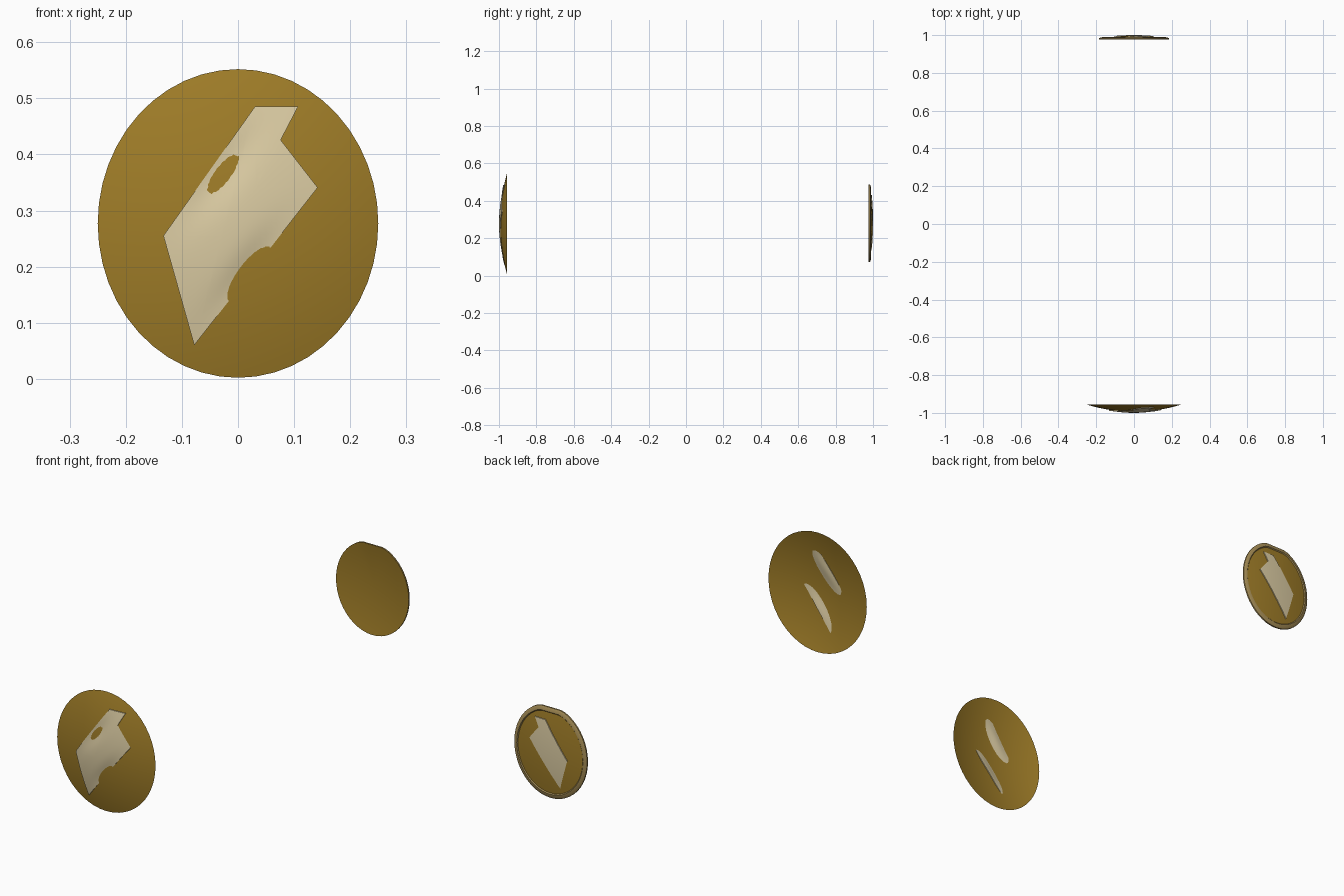
import bpy, bmesh, math
from mathutils import Vector

cube = bpy.data.objects.get("Cube")
if cube:
    bpy.data.objects.remove(cube, do_unlink=True)


def material(name, rgb):
    m = bpy.data.materials.new(name)
    m.use_nodes = True
    m.diffuse_color = (*rgb, 1)
    m.node_tree.nodes["Principled BSDF"].inputs["Base Color"].default_value = (*rgb, 1)
    return m


gold = material("gold", (0.35, 0.205, 0.021))
cream = material("cream", (0.72, 0.61, 0.37))
tan = material("tan_rim", (0.37, 0.26, 0.09))


def finish(name, bm, mats):
    mesh = bpy.data.meshes.new(name)
    bm.to_mesh(mesh)
    bm.free()
    for m in mats:
        mesh.materials.append(m)
    ob = bpy.data.objects.new(name, mesh)
    bpy.context.collection.objects.link(ob)
    bpy.ops.object.select_all(action='DESELECT')
    ob.select_set(True)
    bpy.context.view_layer.objects.active = ob
    bpy.ops.object.shade_smooth_by_angle(angle=math.radians(35))
    return ob


def oval_shell(name, profile, rx, rz, cz, mats, top=1.0, sides=48):
    """Sweep (radius, y, material) points round an oval, from centre outwards."""
    bm = bmesh.new()
    rings = []
    for r, y, _ in profile:
        if r == 0:
            rings.append([bm.verts.new((0, y, cz))] * sides)
            continue
        angles = [2 * math.pi * i / sides for i in range(sides)]
        rings.append([bm.verts.new((rx * r * math.cos(a), y,
                                    cz + min(rz * math.sin(a), top) * r)) for a in angles])
    for k in range(1, len(rings)):
        a, b = rings[k - 1], rings[k]
        for i in range(sides):
            j = (i + 1) % sides
            corners = list(dict.fromkeys((a[i], b[i], b[j], a[j])))
            bm.faces.new(corners).material_index = profile[k][2]
    return finish(name, bm, mats)


# Zigzag outline, relative to the middle of its disc
BOLT = [(0.03, 0.208), (0.107, 0.208), (0.032, 0.064), (0.142, 0.064),
        (-0.078, -0.217), (-0.028, -0.022), (-0.133, -0.022)]


def bolt_plate(name, scale, cz, front, back):
    """Gridded zigzag plate whose two skins follow the given surfaces."""
    bm = bmesh.new()
    face = bm.faces.new([bm.verts.new((x * scale, 0, z * scale)) for x, z in BOLT])
    bmesh.ops.triangulate(bm, faces=[face])
    step = 0.0097
    for axis in (Vector((1, 0, 0)), Vector((0, 0, 1))):
        for i in range(-24, 25):
            bmesh.ops.bisect_plane(bm, geom=bm.verts[:] + bm.edges[:] + bm.faces[:],
                                   plane_co=axis * (i * step + 0.0013), plane_no=axis)
    ext = bmesh.ops.extrude_face_region(bm, geom=bm.faces[:], use_keep_orig=True)
    rear = {g for g in ext["geom"] if isinstance(g, bmesh.types.BMVert)}
    for v in bm.verts:
        v.co.y = (back if v in rear else front)(v.co.x, v.co.z)
        v.co.z += cz
    bmesh.ops.recalc_face_normals(bm, faces=bm.faces[:])
    return finish(name, bm, [cream])


# Large front shield: a thin shallow dome
RX, RZ, CZ = 0.25, 0.275, 0.277


def shield_y(r2):
    return -0.994 + 0.038 * r2


oval_shell("front_shield", [(i / 24, shield_y((i / 24) ** 2), 0) for i in range(25)],
           RX, RZ, CZ, [gold])


# The front bolt sinks through the shield along its two long edges
def sink(x, z):
    total = 0
    for px, pz, depth in ((-0.027, 0.088, 0.0075), (0.02, -0.09, 0.009)):
        s = (x - px) * 0.6 + (z - pz) * 0.8
        d = (x - px) * 0.8 - (z - pz) * 0.6
        total += depth * math.exp(-(s / 0.095) ** 2 - (d / 0.031) ** 2)
    return total


def bolt_front(x, z):
    return shield_y((x / RX) ** 2 + (z / RZ) ** 2) - 0.006 + sink(x, z)


bolt_plate("front_bolt", 1.0, CZ, bolt_front, lambda x, z: bolt_front(x, z) + 0.004)

# Small rear medallion: domed coin with a raised rim and a flattened top
BX, BZ, BC = 0.185, 0.212, 0.285


def coin_y(r2):
    return 0.996 - 0.014 * r2


coin = [(i / 10, 0.991 - 0.015 * (i / 10) ** 2, 0) for i in range(11)]
coin += [(1.0, 0.983, 1), (0.97, 0.987, 1), (0.91, 0.989, 1), (0.89, coin_y(0.79), 1)]
coin += [(i / 10, coin_y((i / 10) ** 2), 0) for i in range(8, -1, -1)]
oval_shell("rear_medallion", coin, BX, BZ, BC, [gold, tan], top=0.202)


# Rear bolt raised from the medallion's back face
def bolt_rear(x, z):
    return coin_y((x / BX) ** 2 + (z / BZ) ** 2)


bolt_plate("rear_bolt", 0.7, BC, lambda x, z: bolt_rear(x, z) - 0.002,
           lambda x, z: bolt_rear(x, z) + 0.004)
